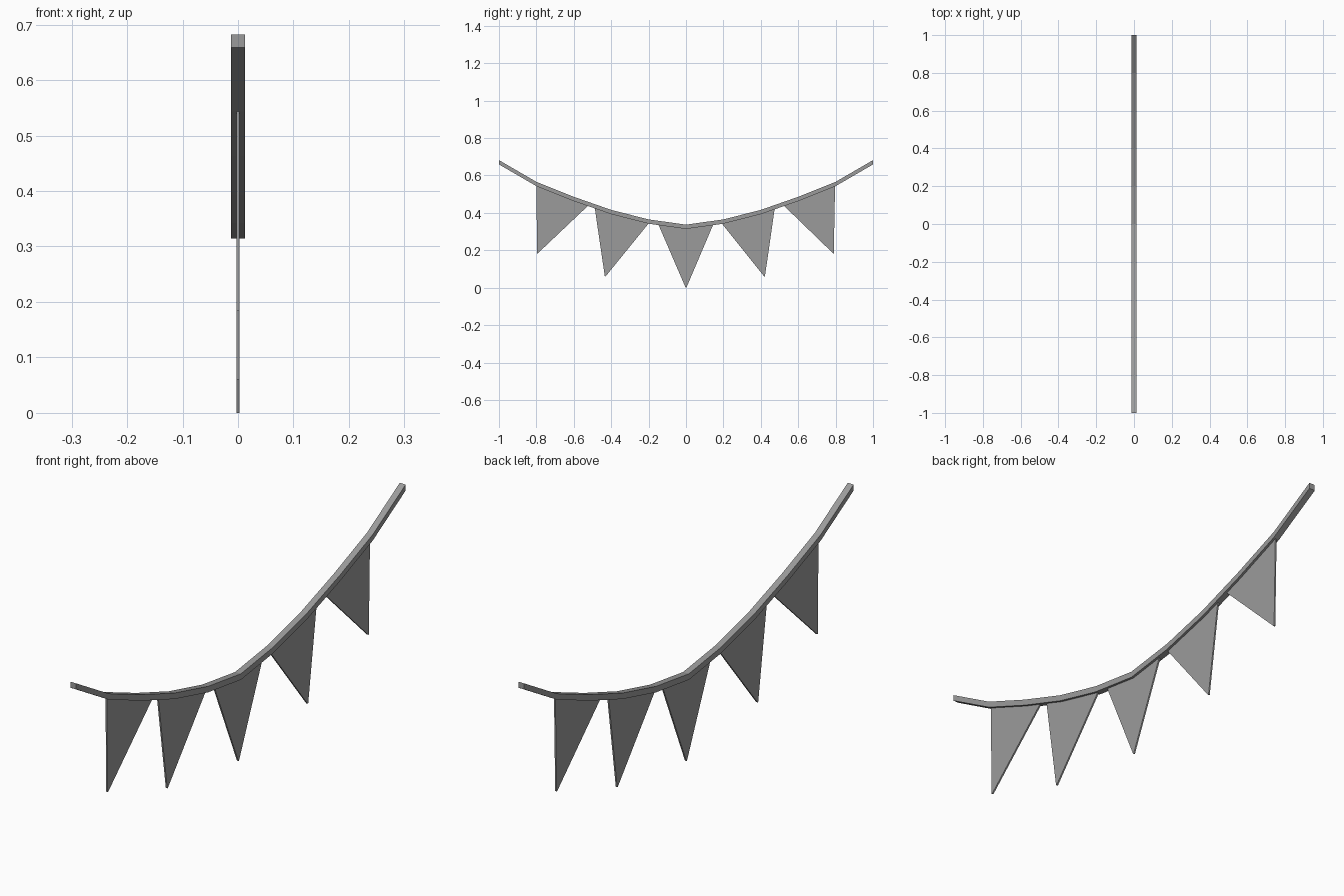
import bpy, bmesh

if "Cube" in bpy.data.objects:
    bpy.data.objects.remove(bpy.data.objects["Cube"])

# rope underside: height at evenly spaced stations
half = [(0, 0.314), (0.2, 0.342), (0.4, 0.393), (0.6, 0.463), (0.8, 0.543), (1.0, 0.659)]
path = [(-y, z) for y, z in half[:0:-1]] + half
ROPE_H, ROPE_W = 0.023, 0.0125

grey = bpy.data.materials.new("dark_grey")
grey.diffuse_color = (0.33, 0.33, 0.33, 1)
grey.use_nodes = True
grey.node_tree.nodes["Principled BSDF"].inputs["Base Color"].default_value = grey.diffuse_color


def rope_z(y):
    for (a, za), (b, zb) in zip(path, path[1:]):
        if a <= y <= b:
            return za + (zb - za) * (y - a) / (b - a)


def slab(name, outline, hw):
    """Extrude a (y, z) outline to a solid of half width hw along x."""
    bm = bmesh.new()
    f = bm.faces.new([bm.verts.new((-hw, y, z)) for y, z in outline])
    ext = bmesh.ops.extrude_face_region(bm, geom=[f])
    for v in ext["geom"]:
        if isinstance(v, bmesh.types.BMVert):
            v.co.x = hw
    bmesh.ops.recalc_face_normals(bm, faces=bm.faces)
    bmesh.ops.triangulate(bm, faces=[f for f in bm.faces if len(f.verts) > 4])
    me = bpy.data.meshes.new(name)
    bm.to_mesh(me)
    bm.free()
    me.materials.append(grey)
    ob = bpy.data.objects.new(name, me)
    bpy.context.collection.objects.link(ob)
    return ob


# sagging band
slab("rope", path + [(y, z + ROPE_H) for y, z in reversed(path)], ROPE_W)


# pennants: two top corners, a bend following the rope, and the tip
def pennant(name, y0, kink, y1, tip):
    top = [(y, rope_z(y) + 0.004) for y in (y0, kink, y1)]
    tips = [(tip[0] + 0.002, tip[1]), (tip[0] - 0.002, tip[1])]
    slab(name, top + tips, 0.003)


pennant("pennant_outer_left", -0.80, -0.6, -0.522, (-0.794, 0.184))
pennant("pennant_inner_left", -0.488, -0.4, -0.198, (-0.432, 0.060))
pennant("pennant_middle", -0.148, 0, 0.146, (0, 0.0))
pennant("pennant_inner_right", 0.190, 0.4, 0.474, (0.420, 0.060))
pennant("pennant_outer_right", 0.522, 0.6, 0.797, (0.788, 0.184))
